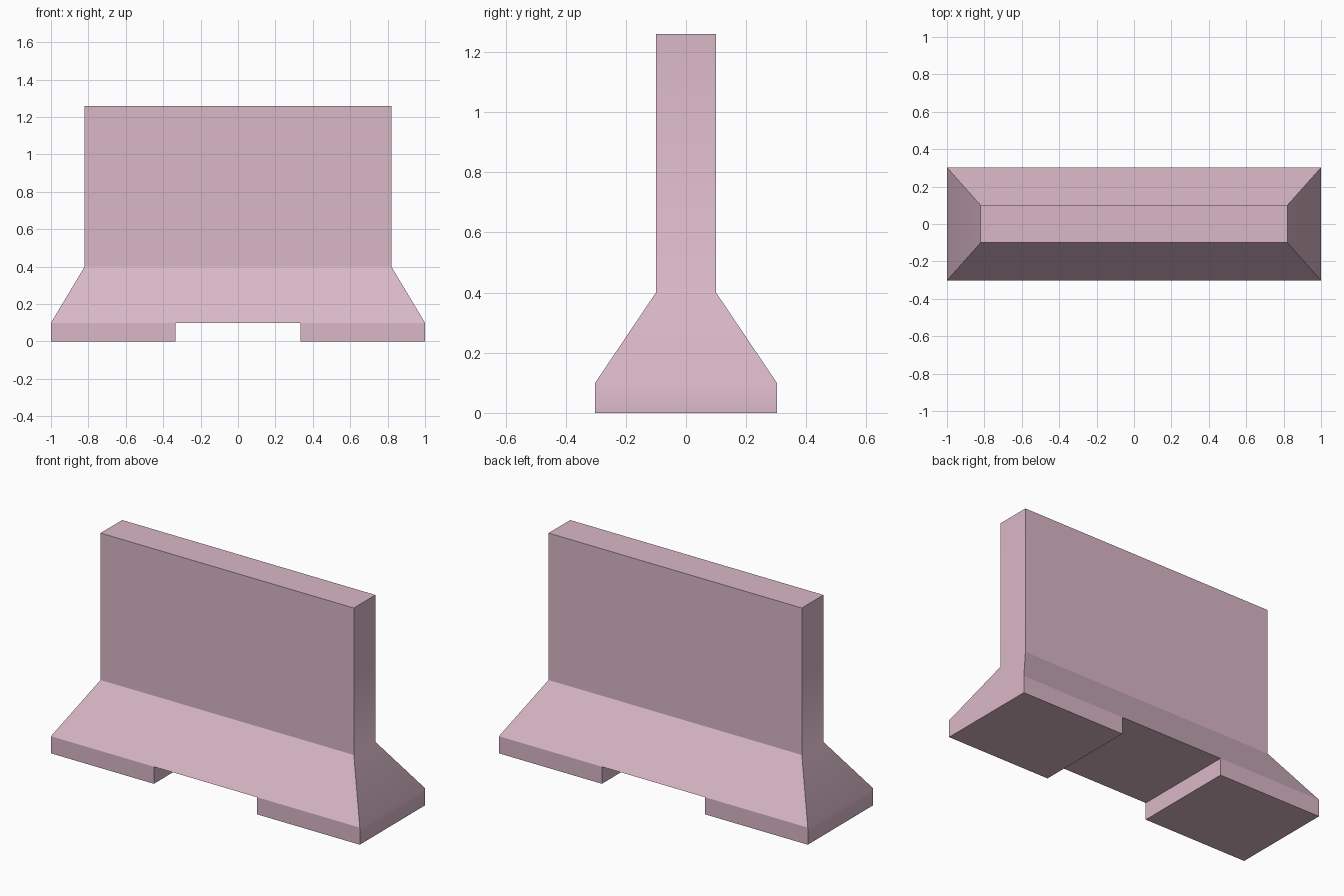
import bpy, bmesh, math
from mathutils import Vector

cube = bpy.data.objects.get("Cube")
if cube:
    bpy.data.objects.remove(cube, do_unlink=True)

FOOT_HEIGHT = 0.1
GAP_HALF = 0.333

# Single flat colour
pink = bpy.data.materials.new("dusty pink")
pink.use_nodes = True
color = (0.70, 0.48, 0.57, 1)
pink.diffuse_color = color
pink.node_tree.nodes["Principled BSDF"].inputs["Base Color"].default_value = color

bm = bmesh.new()


def ring(half_x, half_y, z):
    corners = ((-1, -1), (1, -1), (1, 1), (-1, 1))
    return [bm.verts.new((sx * half_x, sy * half_y, z)) for sx, sy in corners]


# Flared base and upright wall, lofted through three rectangles
rings = [ring(1, 0.302, FOOT_HEIGHT), ring(0.82, 0.1, 0.4), ring(0.82, 0.1, 1.26)]
for low, high in zip(rings, rings[1:]):
    for i in range(4):
        j = (i + 1) % 4
        bm.faces.new((low[i], low[j], high[j], high[i]))
bm.faces.new(rings[-1])
bm.faces.new(rings[0][::-1])


def bottom_faces():
    bm.normal_update()
    return [f for f in bm.faces if f.normal.z < -0.9]


# Split the underside at both edges of the central gap
for side in (-1, 1):
    faces = bottom_faces()
    edges = {e for f in faces for e in f.edges}
    verts = {v for f in faces for v in f.verts}
    bmesh.ops.bisect_plane(bm, geom=faces + list(edges) + list(verts),
                           plane_co=(side * GAP_HALF, 0, 0), plane_no=(1, 0, 0))

# Two feet drawn down from the outer underside panels
outer = [f for f in bottom_faces() if abs(f.calc_center_median().x) > GAP_HALF]
feet = bmesh.ops.extrude_discrete_faces(bm, faces=outer)["faces"]
for foot in feet:
    bmesh.ops.translate(bm, verts=foot.verts, vec=Vector((0, 0, -FOOT_HEIGHT)))

bmesh.ops.recalc_face_normals(bm, faces=bm.faces)
mesh = bpy.data.meshes.new("barrier")
bm.to_mesh(mesh)
bm.free()
mesh.materials.append(pink)
barrier = bpy.data.objects.new("barrier", mesh)
bpy.context.collection.objects.link(barrier)

# Soft bends on the end faces only, crisp edges elsewhere
bpy.ops.object.select_all(action="DESELECT")
barrier.select_set(True)
bpy.context.view_layer.objects.active = barrier
bpy.ops.object.shade_smooth_by_angle(angle=math.radians(32.3))
